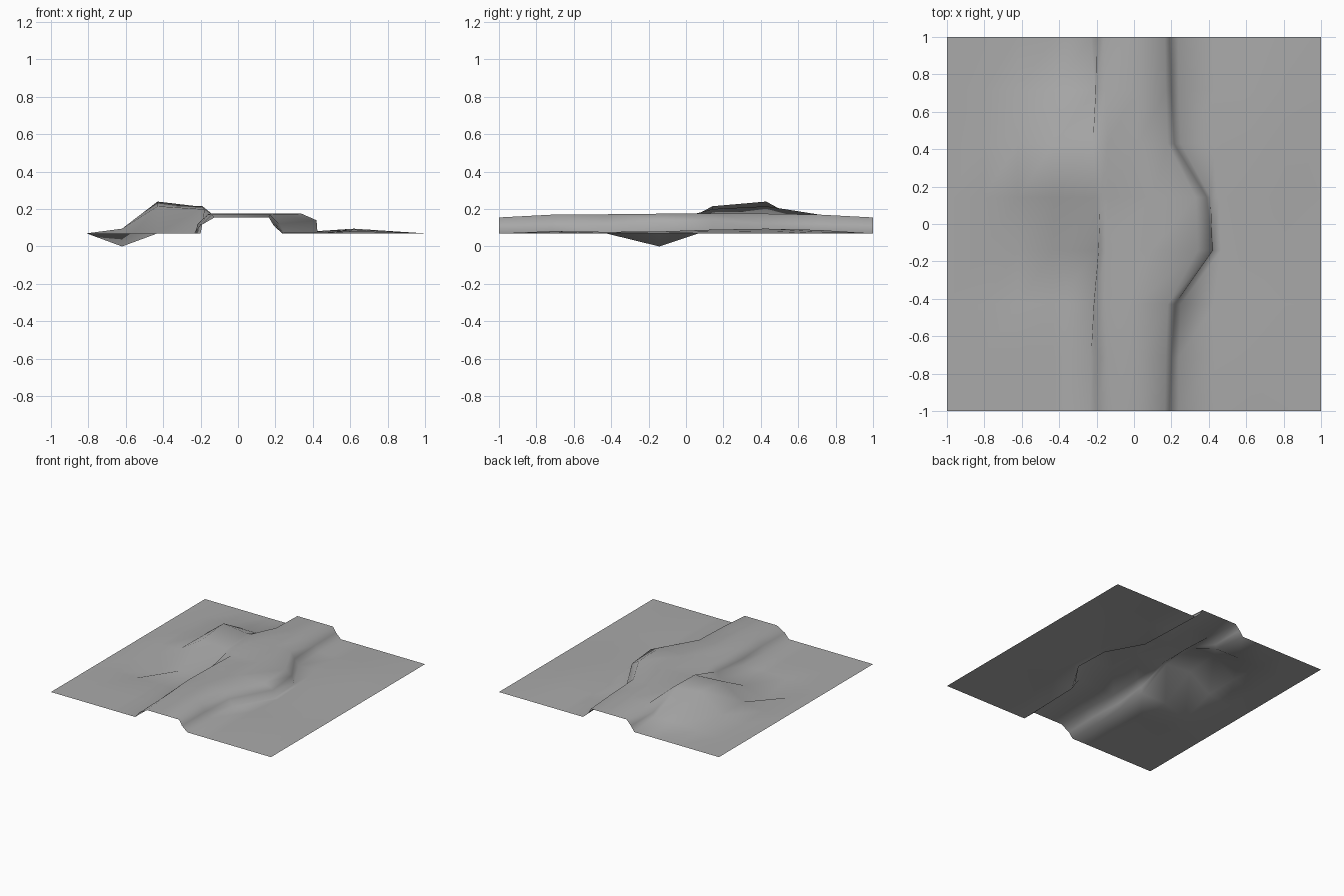
import bpy
import bmesh

if "Cube" in bpy.data.objects:
    bpy.data.objects.remove(bpy.data.objects["Cube"], do_unlink=True)

GROUND = 0.07
OUTER = (0.62, 0.81, 1.0)
ROW_COUNT = 8

# Raised path for each row, front to back:
# left base, left middle, left top, right top, right middle, right base, path height
PATH = [
    (-0.235, -0.2, -0.125, 0.165, 0.19, 0.24, 0.155),
    (-0.23, -0.2, -0.14, 0.17, 0.2, 0.24, 0.17),
    (-0.22, -0.215, -0.16, 0.18, 0.22, 0.25, 0.172),
    (-0.2, -0.19, -0.15, 0.34, 0.42, 0.425, 0.175),
    (-0.2, -0.18, -0.14, 0.33, 0.39, 0.41, 0.175),
    (-0.22, -0.19, -0.14, 0.18, 0.215, 0.25, 0.175),
    (-0.21, -0.205, -0.15, 0.17, 0.2, 0.24, 0.17),
    (-0.23, -0.2, -0.16, 0.165, 0.19, 0.236, 0.155),
]

# Hill rows: shoulder height, crest height, height where it meets the path
HILL = {4: (0.095, 0.215, 0.2), 5: (0.095, 0.24, 0.215), 6: (0.075, 0.085, 0.08)}
PIT_ROW = 3

# Gentle swell of the ground on the path's left-hand side
SWELL = (0, 0.012, 0.008, 0.01, 0.02, 0.025, 0.018, 0)


def row_points(row):
    """Cross-section of the terrain from right (-x) to left (+x)."""
    lb, lm, lt, rt, rm, rb, height = PATH[row]
    shoulder, crest, meet = HILL.get(row, (GROUND, GROUND, GROUND))
    if row == PIT_ROW:
        shoulder = 0.0
    middle = GROUND + (height - GROUND) * 0.5
    swell = GROUND + SWELL[row]
    points = [(-1, GROUND), (-0.81, GROUND), (-0.62, shoulder), (-0.43, crest)]
    points += [(lb, meet), (lm, max(middle, meet)), (lt, height)]
    points += [((lt + rt) / 2, height), (rt, height)]
    points += [(rm, 0.14 if row in (3, 4) else middle), (rb, GROUND + SWELL[row] / 3)]
    points += [(max(0.43, rb + 0.04), GROUND + SWELL[row] / 2)]
    points += list(zip(OUTER, (swell, (swell + GROUND) / 2, GROUND)))
    return points


# Terrain sheet
bm = bmesh.new()
grid = []
for row in range(ROW_COUNT):
    y = -1 + 2 * row / (ROW_COUNT - 1)
    grid.append([bm.verts.new((x, y, z)) for x, z in row_points(row)])
for near, far in zip(grid, grid[1:]):
    for i in range(len(near) - 1):
        face = bm.faces.new((near[i], near[i + 1], far[i + 1], far[i]))
        face.smooth = True

mesh = bpy.data.meshes.new("terrain")
bm.to_mesh(mesh)
bm.free()
terrain = bpy.data.objects.new("terrain", mesh)
bpy.context.collection.objects.link(terrain)

# Plain grey surface
grey = bpy.data.materials.new("ground grey")
grey.use_nodes = True
colour = (0.4, 0.4, 0.4, 1)
grey.diffuse_color = colour
grey.node_tree.nodes["Principled BSDF"].inputs["Base Color"].default_value = colour
mesh.materials.append(grey)
